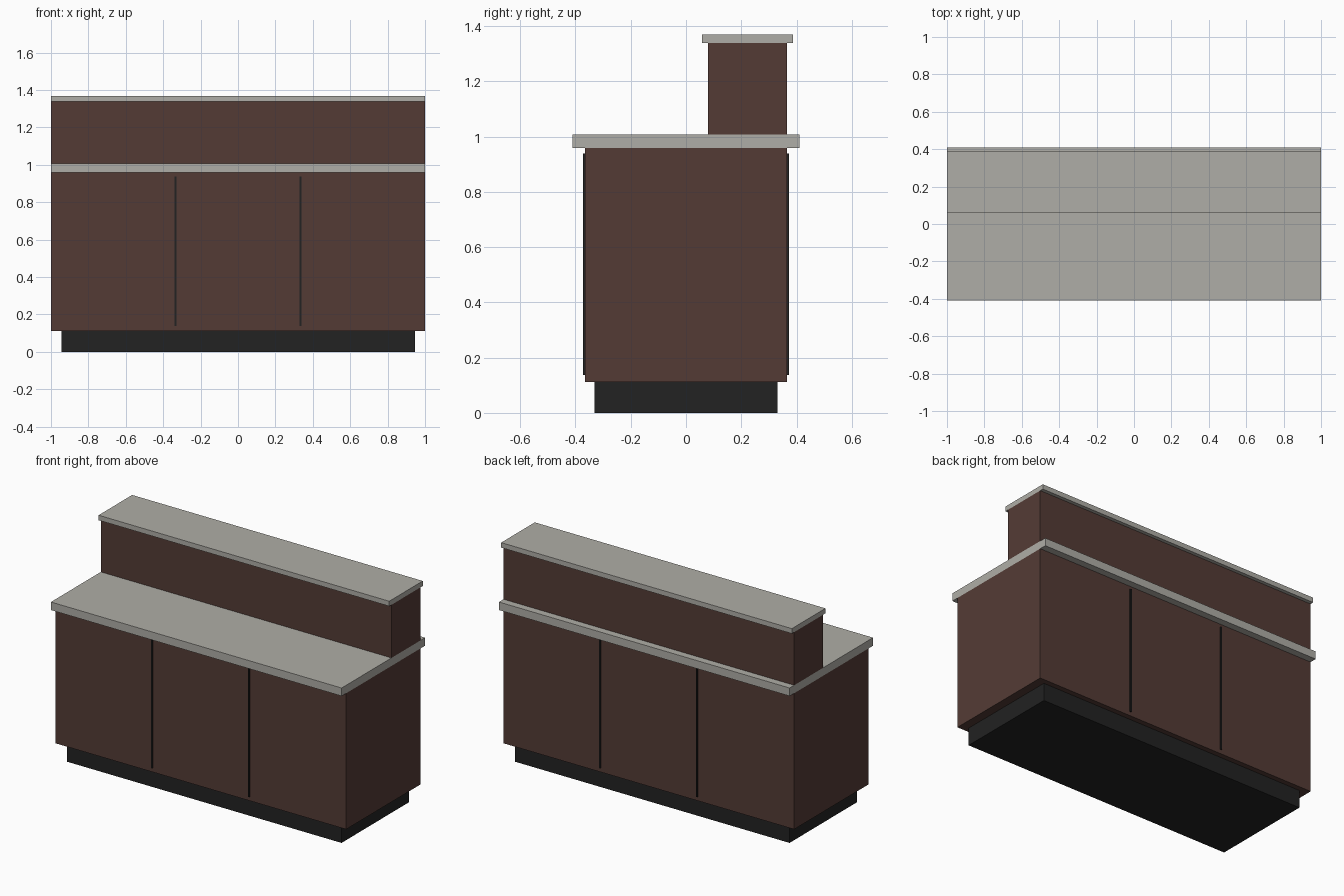
import bpy

cube = bpy.data.objects.get("Cube")
if cube:
    bpy.data.objects.remove(cube, do_unlink=True)


def material(name, rgb):
    mat = bpy.data.materials.new(name)
    mat.use_nodes = True
    mat.diffuse_color = (*rgb, 1)
    mat.node_tree.nodes["Principled BSDF"].inputs["Base Color"].default_value = (*rgb, 1)
    return mat


wood = material("dark brown wood", (0.088, 0.044, 0.036))
stone = material("warm grey stone", (0.43, 0.42, 0.385))
black = material("soft black", (0.016, 0.016, 0.016))


def box(name, mat, x, y, z):
    """Box spanning the (low, high) pairs given for each axis."""
    spans = (x, y, z)
    bpy.ops.mesh.primitive_cube_add(size=1)
    obj = bpy.context.object
    obj.name = name
    for v in obj.data.vertices:
        v.co = [lo if c < 0 else hi for c, (lo, hi) in zip(v.co, spans)]
    obj.data.materials.append(mat)
    return obj


full = (-1, 1)
depth = 0.365

# Recessed plinth and cabinet body
box("plinth", black, (-0.945, 0.945), (-0.332, 0.332), (0, 0.112))
box("cabinet_body", wood, full, (-depth, depth), (0.112, 0.958))

# Worktop overhanging front and back
box("worktop", stone, full, (-0.41, 0.41), (0.958, 1.008))

# Raised rear bar with its ledge
box("raised_bar", wood, full, (0.08, depth), (1.008, 1.338))
box("bar_ledge", stone, full, (0.058, 0.388), (1.338, 1.369))

# Thin panel seams, dividing front and back into thirds
for face, sign in (("front", -1), ("back", 1)):
    for side, x in (("right", -1 / 3), ("left", 1 / 3)):
        y = sorted((sign * (depth - 0.001), sign * (depth + 0.008)))
        box(f"{face}_{side}_seam", black, (x - 0.005, x + 0.005), y, (0.138, 0.938))
